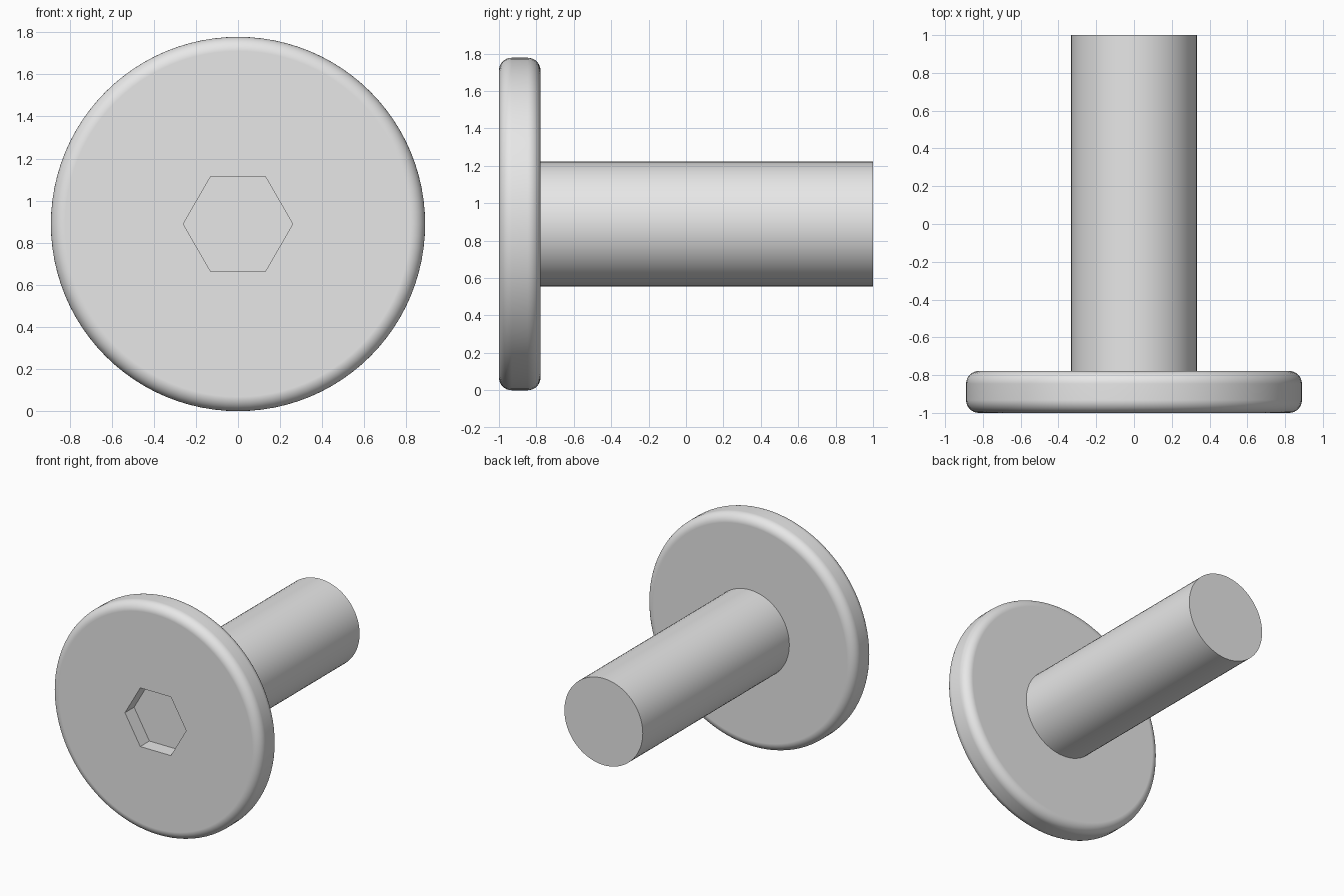
import bpy, bmesh
from math import cos, sin, tau, radians

cube = bpy.data.objects.get("Cube")
if cube:
    bpy.data.objects.remove(cube, do_unlink=True)

HEAD_R, SHANK_R, HEX_R = 0.889, 0.333, 0.26
FRONT, BACK, END = -1.0, -0.778, 1.0
SOCKET_FLOOR = (FRONT + BACK) / 2
FILLET = 0.068

steel = bpy.data.materials.new("grey steel")
steel.use_nodes = True
grey = (0.8, 0.8, 0.8, 1)
steel.diffuse_color = grey
steel.node_tree.nodes["Principled BSDF"].inputs["Base Color"].default_value = grey


def prism(name, radius, y0, y1, sides, fillet=0):
    """Regular prism lying along y, with optionally rounded rims."""
    bm = bmesh.new()
    ring = [bm.verts.new((radius * cos(tau * i / sides), y0,
                          HEAD_R + radius * sin(tau * i / sides)))
            for i in range(sides)]
    cap = bm.faces.new(ring)
    ext = bmesh.ops.extrude_face_region(bm, geom=[cap], use_keep_orig=True)
    moved = [g for g in ext["geom"] if isinstance(g, bmesh.types.BMVert)]
    bmesh.ops.translate(bm, verts=moved, vec=(0, y1 - y0, 0))
    bmesh.ops.recalc_face_normals(bm, faces=bm.faces[:])
    if fillet:
        rims = [e for e in bm.edges
                if abs(e.verts[0].co.y - e.verts[1].co.y) < 1e-5]
        bmesh.ops.bevel(bm, geom=rims, offset=fillet, segments=8,
                        profile=0.5, affect='EDGES', clamp_overlap=True)
    mesh = bpy.data.meshes.new(name)
    bm.to_mesh(mesh)
    bm.free()
    mesh.materials.append(steel)
    obj = bpy.data.objects.new(name, mesh)
    bpy.context.collection.objects.link(obj)
    return obj


def activate(obj):
    bpy.ops.object.select_all(action='DESELECT')
    obj.select_set(True)
    bpy.context.view_layer.objects.active = obj


# Round head and plain shank
head = prism("head", HEAD_R, FRONT, BACK, 96, FILLET)
shank = prism("shank", SHANK_R, BACK, END, 64)

# Hexagonal socket cut halfway into the head
cutter = prism("socket_cutter", HEX_R, FRONT - 0.1, SOCKET_FLOOR, 6)
cutter.hide_render = True
cut = head.modifiers.new("socket", 'BOOLEAN')
cut.operation = 'DIFFERENCE'
cut.solver = 'EXACT'
cut.object = cutter
activate(head)
bpy.ops.object.modifier_apply(modifier=cut.name)
bpy.data.objects.remove(cutter, do_unlink=True)

# Smooth curved sides, crisp rims and flat caps
for obj in (head, shank):
    activate(obj)
    bpy.ops.object.shade_smooth_by_angle(angle=radians(30))
    weighted = obj.modifiers.new("flat_caps", 'WEIGHTED_NORMAL')
    weighted.keep_sharp = True
